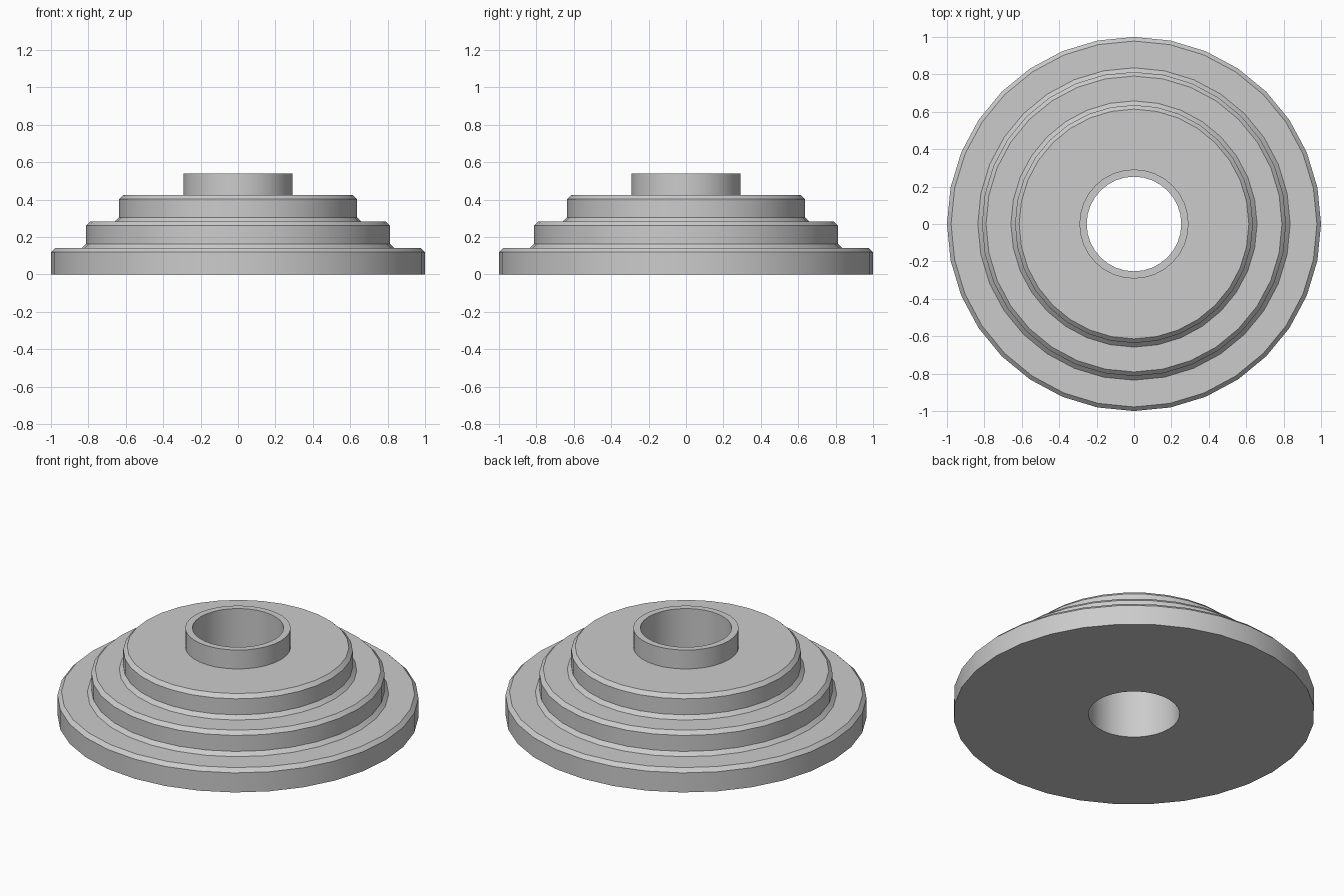
import bpy, bmesh
from math import radians, tau

if "Cube" in bpy.data.objects:
    bpy.data.objects.remove(bpy.data.objects["Cube"])

SIDES = 32
CH = 0.022          # chamfer and fillet size
STEP = 0.1415       # height of each tier

# Half profile: start at the bore, run along the underside, climb the tiers
profile = [(0.253, 0)]
tiers = [(1.0, 0.813), (0.813, 0.636), (0.636, None)]
for i, (radius, next_radius) in enumerate(tiers):
    top = STEP * (i + 1)
    if i == 0:
        profile.append((radius, 0))
    profile += [(radius, top - CH), (radius - CH, top)]
    if next_radius:
        profile += [(next_radius + CH, top), (next_radius, top + CH)]
# Hub collar around the bore
profile += [(0.292, STEP * 3), (0.292, 0.54), (0.253, 0.54)]

# Revolve the closed profile about z
bm = bmesh.new()
verts = [bm.verts.new((0, r, z)) for r, z in profile]
edges = [bm.edges.new((verts[i], verts[(i + 1) % len(verts)])) for i in range(len(verts))]
bmesh.ops.spin(bm, geom=verts + edges, cent=(0, 0, 0), axis=(0, 0, 1),
               angle=tau, steps=SIDES, use_merge=False)
bmesh.ops.remove_doubles(bm, verts=bm.verts, dist=1e-4)
bmesh.ops.recalc_face_normals(bm, faces=bm.faces)
mesh = bpy.data.meshes.new("stepped_flange")
bm.to_mesh(mesh)
bm.free()

flange = bpy.data.objects.new("stepped_flange", mesh)
bpy.context.collection.objects.link(flange)
bpy.context.view_layer.objects.active = flange
flange.select_set(True)
bpy.ops.object.shade_smooth_by_angle(angle=radians(30))
